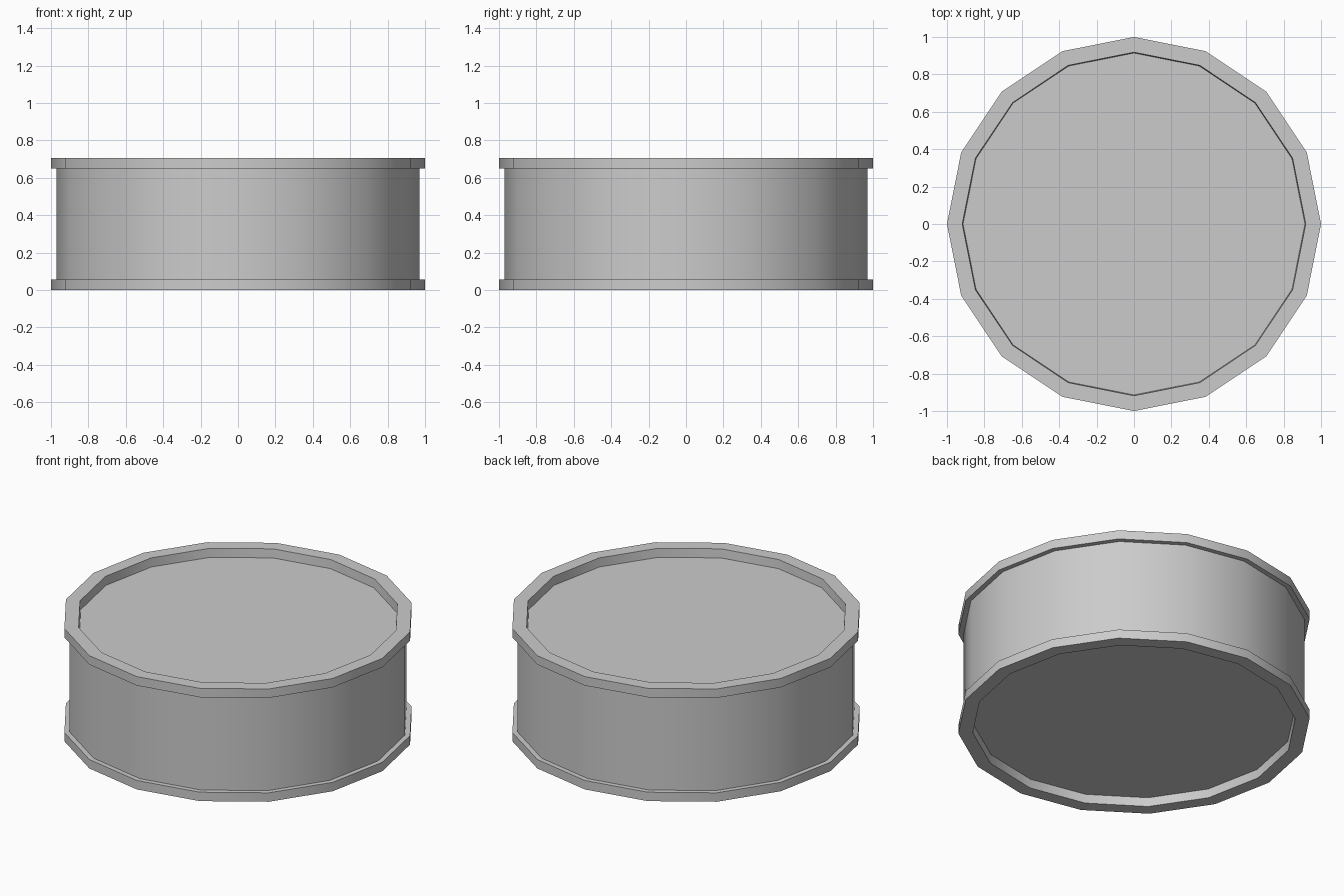
import bpy, bmesh, math

if "Cube" in bpy.data.objects:
    bpy.data.objects.remove(bpy.data.objects["Cube"])

SIDES = 16


def lathe(name, profile):
    """Revolve (radius, z) points about z, capping both ends with a flat disc."""
    bm = bmesh.new()
    rings = []
    for r, z in profile:
        rings.append([bm.verts.new((r * math.cos(2 * math.pi * i / SIDES),
                                    r * math.sin(2 * math.pi * i / SIDES), z))
                      for i in range(SIDES)])
    for a, b in zip(rings, rings[1:]):
        for i in range(SIDES):
            j = (i + 1) % SIDES
            bm.faces.new((a[i], a[j], b[j], b[i]))
    bm.faces.new(rings[0][::-1])
    bm.faces.new(rings[-1])
    bmesh.ops.recalc_face_normals(bm, faces=bm.faces[:])
    mesh = bpy.data.meshes.new(name)
    bm.to_mesh(mesh)
    bm.free()
    obj = bpy.data.objects.new(name, mesh)
    bpy.context.collection.objects.link(obj)
    bpy.ops.object.select_all(action='DESELECT')
    obj.select_set(True)
    bpy.context.view_layer.objects.active = obj
    bpy.ops.object.shade_smooth_by_angle(angle=math.radians(30))
    return obj


# Shallow tin: recessed base, lower rim, wall, upper rim, recessed lid
HEIGHT, RIM, RECESS = 0.706, 0.056, 0.055
lathe("tin_can", [
    (0.914, RECESS), (0.918, 0), (1, 0), (1, RIM), (0.97, RIM),
    (0.97, HEIGHT - RIM), (1, HEIGHT - RIM), (1, HEIGHT),
    (0.918, HEIGHT), (0.914, HEIGHT - RECESS),
])
